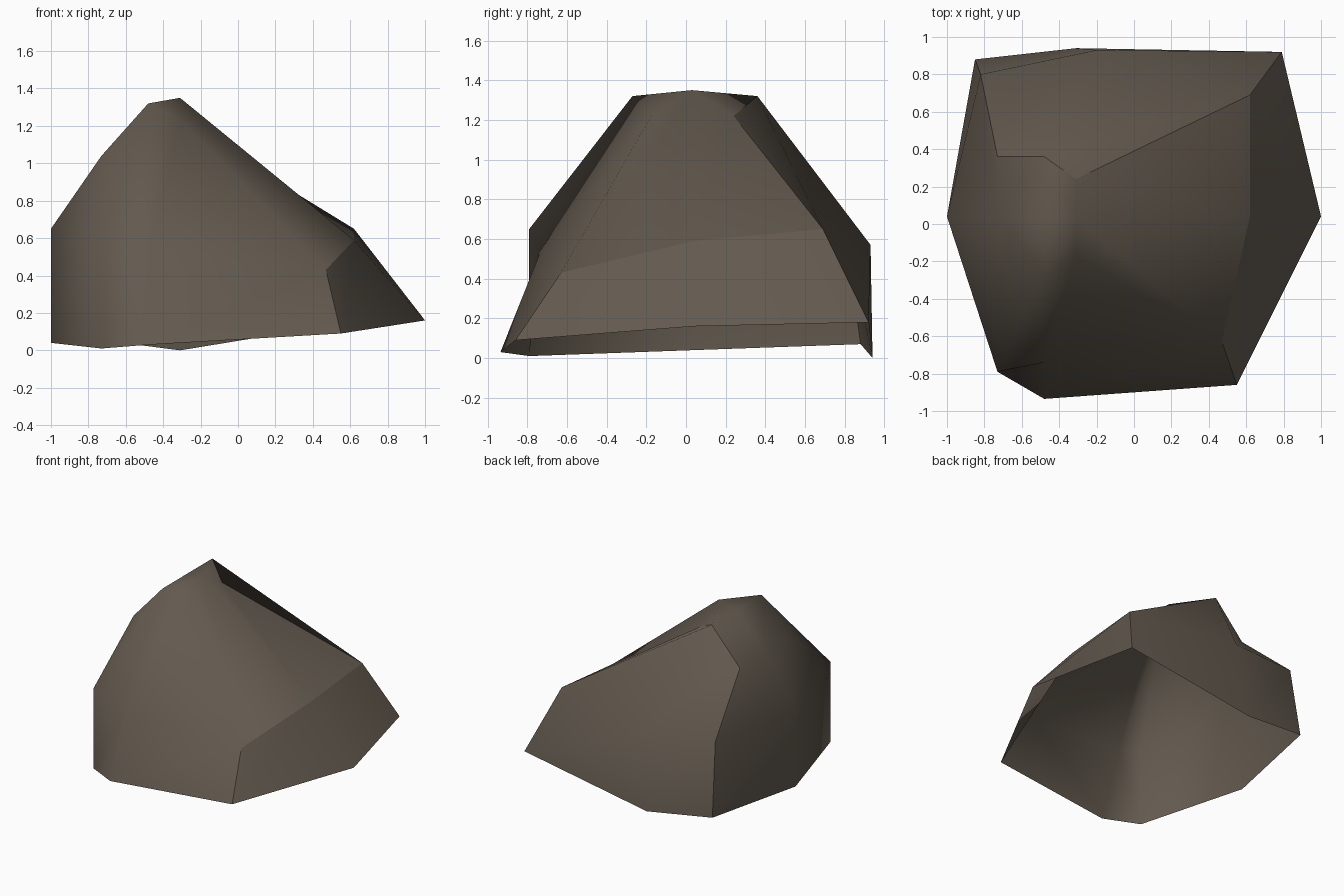
import bpy, bmesh

if "Cube" in bpy.data.objects:
    bpy.data.objects.remove(bpy.data.objects["Cube"])

# Stone colour
mat = bpy.data.materials.new("dark_brown_stone")
mat.diffuse_color = (0.125, 0.102, 0.078, 1)
mat.use_nodes = True
mat.node_tree.nodes["Principled BSDF"].inputs["Base Color"].default_value = mat.diffuse_color

# Rings of the boulder, each running: front-left corner, front, front-right
# corner, right, back-right corner, back, back-left corner, left
base = [(-.73, -.79, .01), (-.48, -.935, .03), (.55, -.86, .09), (1, .04, .16),
        (.79, .92, .18), (-.31, .94, 0), (-.85, .88, .07), (-1, .04, .04)]
shoulder = [(-.73, -.79, .65), (-.48, -.74, .52), (.47, -.63, .43), (.62, .04, .59),
            (.62, .69, .65), (-.2, .93, .57), (-.82, .80, .64), (-1, .04, .65)]
crown = [(-.73, -.28, 1.04), (-.48, -.27, 1.32), (-.31, -.17, 1.23), (-.31, .03, 1.35),
         (-.31, .24, 1.22), (-.48, .36, 1.32), (-.73, .36, 1.04), (-.73, .04, 1.04)]

bm = bmesh.new()
B, M, T = [[bm.verts.new(p) for p in ring] for ring in (base, shoulder, crown)]
peak = bm.verts.new((-.48, .04, 1.32))

# Sides, open underneath
for low, high in ((B, M), (M, T)):
    for i in range(8):
        j = (i + 1) % 8
        bm.faces.new((low[i], low[j], high[j], high[i]))
# Crown patches around the peak
for c in (0, 2, 4, 6):
    bm.faces.new((T[c - 1], T[c], T[c + 1], peak))

# Smooth stone with creases round the back and right faces
for f in bm.faces:
    f.smooth = True
for path in ([B[6], M[6], T[6], T[5], T[4], M[4], B[4]],
             [M[4], M[3], M[2], B[2]]):
    for a, b in zip(path, path[1:]):
        bm.edges.get((a, b)).smooth = False

mesh = bpy.data.meshes.new("boulder")
bm.to_mesh(mesh)
bm.free()
mesh.materials.append(mat)
bpy.context.collection.objects.link(bpy.data.objects.new("boulder", mesh))
